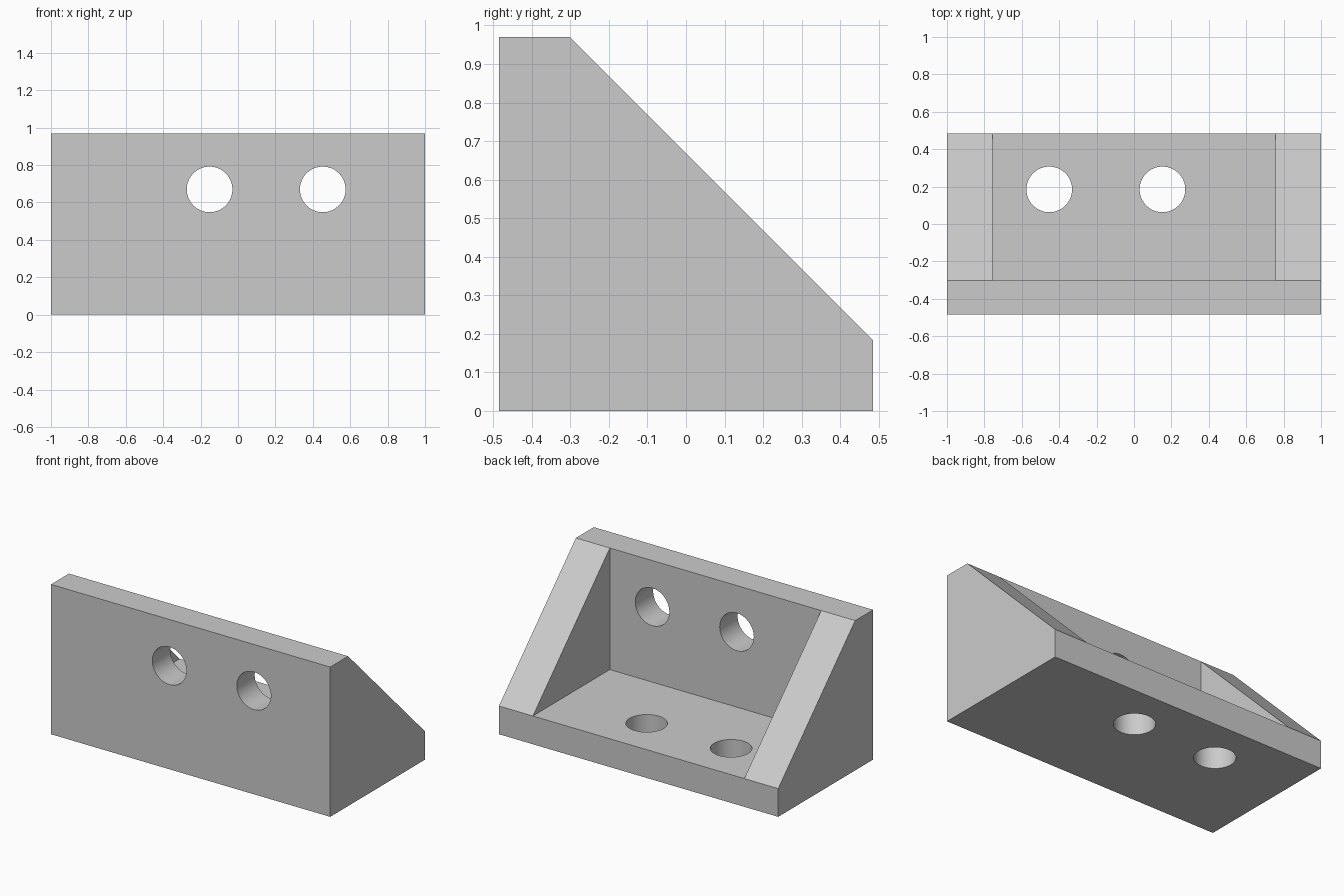
import bpy
import bmesh
from math import pi, radians

cube = bpy.data.objects.get("Cube")
if cube:
    bpy.data.objects.remove(cube, do_unlink=True)

HALF_DEPTH, HEIGHT, THICK = 0.485, 0.97, 0.183
INNER_X = 0.757
HOLE_RADIUS = 0.122

# One flat grey
grey = bpy.data.materials.new("plain grey")
grey.use_nodes = True
colour = (0.6, 0.6, 0.6, 1)
grey.diffuse_color = colour
grey.node_tree.nodes["Principled BSDF"].inputs["Base Color"].default_value = colour

# Bracket body: front plate, floor plate and two sloped end gussets
wall_y = THICK - HALF_DEPTH
profile = {
    "front_low": (-HALF_DEPTH, 0), "back_low": (HALF_DEPTH, 0),
    "back_lip": (HALF_DEPTH, THICK), "top_rear": (wall_y, HEIGHT),
    "top_front": (-HALF_DEPTH, HEIGHT), "corner": (wall_y, THICK),
}
outer = ("front_low", "back_low", "back_lip", "top_rear", "top_front")
inner = ("back_lip", "top_rear", "corner")

bm = bmesh.new()


def section(names, x):
    return {n: bm.verts.new((x, *profile[n])) for n in names}


end_l, end_r = section(outer, -1), section(outer, 1)
in_l, in_r = section(inner, -INNER_X), section(inner, INNER_X)

# Ends, gusset slopes and gusset inner walls
for end, rib in ((end_l, in_l), (end_r, in_r)):
    bm.faces.new([end[n] for n in outer])
    bm.faces.new([rib[n] for n in inner])
    bm.faces.new([end["back_lip"], end["top_rear"], rib["top_rear"], rib["back_lip"]])

# Front, underside, inner wall and floor
for a, b, l, r in (("front_low", "top_front", end_l, end_r),
                   ("front_low", "back_low", end_l, end_r),
                   ("corner", "top_rear", in_l, in_r),
                   ("corner", "back_lip", in_l, in_r)):
    bm.faces.new([l[a], r[a], r[b], l[b]])

# Top rim and rear edge, sharing the gusset corners
for a, b in (("top_front", "top_rear"), ("back_low", "back_lip")):
    bm.faces.new([end_l[a], end_r[a], end_r[b], in_r[b], in_l[b], end_l[b]])

bmesh.ops.recalc_face_normals(bm, faces=bm.faces[:])
mesh = bpy.data.meshes.new("corner_bracket")
bm.to_mesh(mesh)
bm.free()
mesh.materials.append(grey)
bracket = bpy.data.objects.new("corner_bracket", mesh)
bpy.context.collection.objects.link(bracket)


# Round bolt holes
def drill(name, location, tilt):
    bpy.ops.mesh.primitive_cylinder_add(vertices=64, radius=HOLE_RADIUS, depth=0.4,
                                        location=location, rotation=(tilt, 0, 0))
    cutter = bpy.context.object
    cutter.name = name
    cutter.hide_render = True
    cutter.data.materials.append(grey)
    bpy.ops.object.select_all(action="DESELECT")
    bracket.select_set(True)
    bpy.context.view_layer.objects.active = bracket
    mod = bracket.modifiers.new(name, "BOOLEAN")
    mod.operation, mod.solver, mod.object = "DIFFERENCE", "EXACT", cutter
    bpy.ops.object.modifier_apply(modifier=mod.name)
    bpy.data.objects.remove(cutter, do_unlink=True)


middle = THICK / 2
for x in (-0.152, 0.453):
    drill("wall_hole", (x, middle - HALF_DEPTH, 0.67), pi / 2)
    drill("floor_hole", (-x, 0.185, middle), 0)

bpy.ops.object.shade_smooth_by_angle(angle=radians(30))
